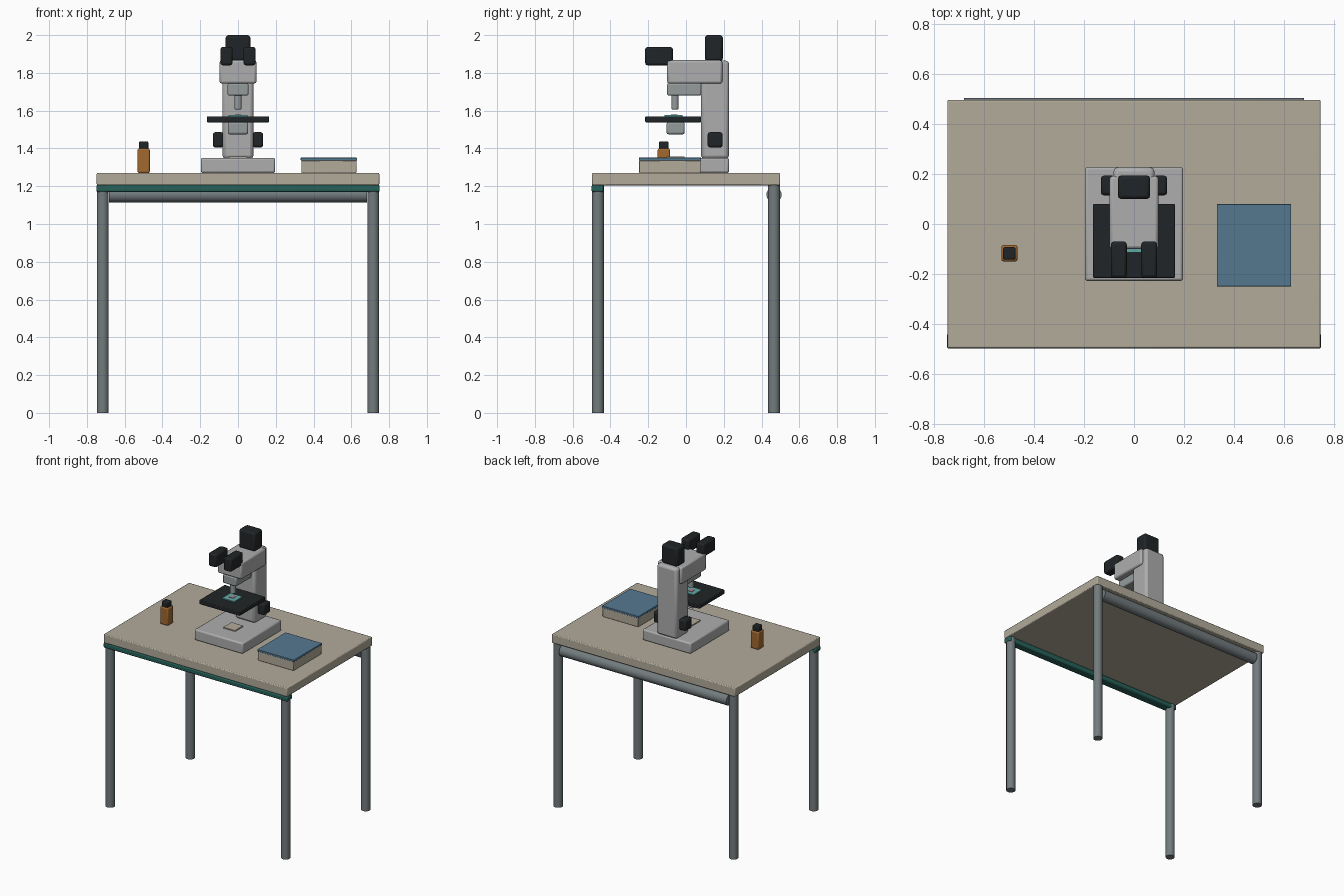
import bpy, math

if "Cube" in bpy.data.objects:
    bpy.data.objects.remove(bpy.data.objects["Cube"])


def material(name, rgb):
    m = bpy.data.materials.new(name)
    m.diffuse_color = (*rgb, 1)
    m.use_nodes = True
    m.node_tree.nodes["Principled BSDF"].inputs["Base Color"].default_value = m.diffuse_color
    return m


CREAM = material("cream", (0.45, 0.41, 0.33))
STEEL = material("steel", (0.17, 0.20, 0.21))
BODY = material("body_grey", (0.42, 0.42, 0.43))
DARK_METAL = material("nose_grey", (0.30, 0.33, 0.33))
BLACK = material("black", (0.015, 0.018, 0.02))
GREEN = material("green", (0.02, 0.12, 0.10))
TEAL = material("teal", (0.12, 0.40, 0.38))
PINK = material("pink", (0.45, 0.22, 0.28))
BLUE = material("blue", (0.09, 0.19, 0.28))
AMBER = material("amber", (0.36, 0.14, 0.03))


def finish(ob, name, mat, bevel, segments=2):
    ob.name = name
    ob.data.materials.append(mat)
    if bevel:
        b = ob.modifiers.new("edge_bevel", 'BEVEL')
        b.width = bevel
        b.segments = segments
        b.limit_method = 'ANGLE'
        b.angle_limit = math.radians(40)
    bpy.ops.object.shade_smooth_by_angle(angle=math.radians(35))
    return ob


def box(name, x, y, z, mat, bevel=0.0):
    """Box from (min, max) ranges on each axis."""
    r = (x, y, z)
    bpy.ops.mesh.primitive_cube_add(size=1, location=[(a + b) / 2 for a, b in r])
    ob = bpy.context.object
    ob.scale = [b - a for a, b in r]
    bpy.ops.object.transform_apply(location=False, rotation=False, scale=True)
    return finish(ob, name, mat, bevel)


def rod(name, loc, radius, length, mat, axis='Z', bevel=0.0):
    rot = (0, math.pi / 2, 0) if axis == 'X' else (0, 0, 0)
    bpy.ops.mesh.primitive_cylinder_add(vertices=24, radius=radius, depth=length,
                                        location=loc, rotation=rot)
    return finish(bpy.context.object, name, mat, bevel)


# Table
box("table_top", (-0.748, 0.748), (-0.498, 0.498), (1.205, 1.27), CREAM, 0.006)
for sx, side in ((-1, "left"), (1, "right")):
    for sy, end in ((-1, "front"), (1, "back")):
        rod(f"{end}_{side}_leg", (sx * 0.716, sy * 0.466, 0.603), 0.0315, 1.206, STEEL)
rod("back_rail", (0, 0.466, 1.155), 0.04, 1.364, STEEL, 'X')
box("front_trim", (-0.75, 0.75), (-0.5, -0.437), (1.17, 1.206), GREEN, 0.008)

# Microscope stand
box("microscope_base", (-0.197, 0.197), (-0.228, 0.228), (1.27, 1.35), BODY, 0.01)
box("light_window", (-0.048, 0.048), (-0.103, -0.007), (1.345, 1.358), CREAM, 0.002)
box("arm_column", (-0.082, 0.082), (0.08, 0.228), (1.345, 1.865), BODY, 0.018)
box("microscope_head", (-0.098, 0.098), (-0.1, 0.192), (1.743, 1.867), BODY, 0.012)
box("camera", (-0.065, 0.065), (0.1, 0.195), (1.862, 2.0), BLACK, 0.014)

# Eyepieces and focus knobs, one pair on each side
for s, side in ((-1, "left"), (1, "right")):
    ex = sorted((s * 0.029, s * 0.093))
    box(f"{side}_eyepiece", ex, (-0.216, -0.07), (1.84, 1.937), BLACK, 0.012)
    kx = sorted((s * 0.075, s * 0.133))
    box(f"{side}_focus_knob", kx, (0.115, 0.194), (1.405, 1.486), BLACK, 0.012)

# Optics and stage
box("nosepiece", (-0.055, 0.055), (-0.1, 0.082), (1.68, 1.745), DARK_METAL, 0.008)
rod("objective", (0, -0.058, 1.645), 0.0195, 0.076, DARK_METAL, bevel=0.004)
box("stage", (-0.165, 0.165), (-0.216, 0.08), (1.538, 1.57), BLACK, 0.005)
box("glass_slide", (-0.05, 0.05), (-0.115, -0.018), (1.568, 1.577), TEAL, 0.001)
box("specimen", (-0.016, 0.016), (-0.08, -0.045), (1.575, 1.58), PINK)
box("condenser", (-0.054, 0.054), (-0.103, -0.007), (1.475, 1.54), DARK_METAL, 0.01)

# Slide box with blue lid
box("slide_box", (0.335, 0.627), (-0.248, 0.078), (1.27, 1.337), CREAM, 0.004)
box("slide_box_lid", (0.332, 0.63), (-0.25, 0.08), (1.336, 1.351), BLUE, 0.002)

# Reagent bottle
box("bottle", (-0.532, -0.467), (-0.15, -0.085), (1.27, 1.4), AMBER, 0.008)
box("bottle_cap", (-0.525, -0.475), (-0.143, -0.093), (1.395, 1.437), BLACK, 0.006)
